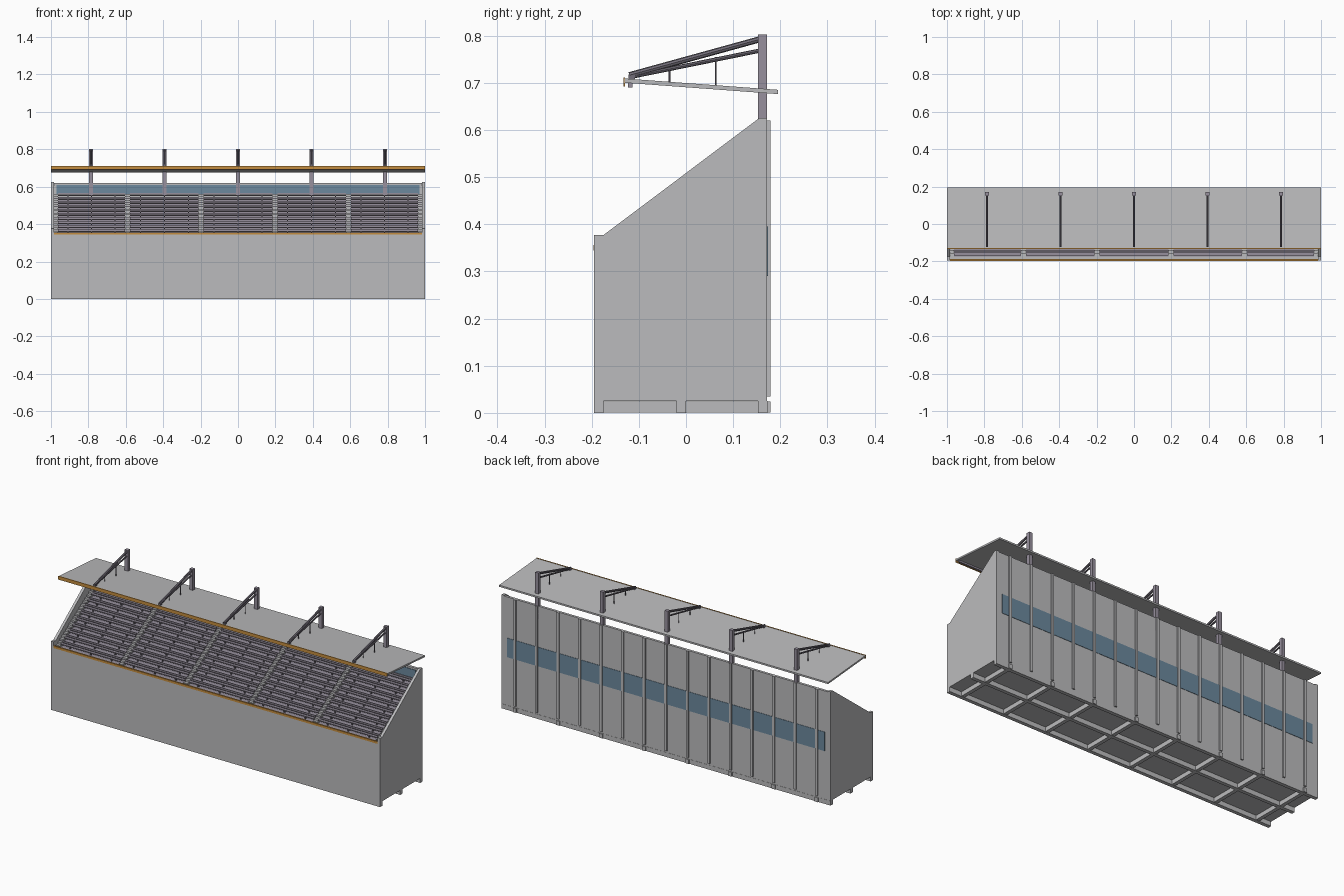
import bpy, bmesh, math
from mathutils import Vector

if "Cube" in bpy.data.objects:
    bpy.data.objects.remove(bpy.data.objects["Cube"])


def material(name, rgb):
    m = bpy.data.materials.new(name)
    m.diffuse_color = (*rgb, 1)
    m.use_nodes = True
    m.node_tree.nodes["Principled BSDF"].inputs["Base Color"].default_value = m.diffuse_color
    return m


GREY = material("light grey panel", (0.50, 0.50, 0.51))
STEEL = material("mauve steel", (0.31, 0.28, 0.34))
DARK = material("dark steel", (0.17, 0.155, 0.19))
ORANGE = material("orange trim", (0.56, 0.27, 0.05))
BLUE = material("blue band", (0.15, 0.25, 0.34))


def finish(name, bm, mat):
    bmesh.ops.recalc_face_normals(bm, faces=bm.faces)
    me = bpy.data.meshes.new(name)
    bm.to_mesh(me)
    bm.free()
    me.materials.append(mat)
    ob = bpy.data.objects.new(name, me)
    bpy.context.collection.objects.link(ob)
    return ob


def add_prism(bm, profile, x0, x1):
    """Extrude a (y, z) outline from x0 to x1."""
    face = bm.faces.new([bm.verts.new((x0, y, z)) for y, z in profile])
    ext = bmesh.ops.extrude_face_region(bm, geom=[face])["geom"]
    verts = [v for v in ext if isinstance(v, bmesh.types.BMVert)]
    bmesh.ops.translate(bm, verts=verts, vec=(x1 - x0, 0, 0))


def add_box(bm, x0, x1, y0, y1, z0, z1):
    add_prism(bm, [(y0, z0), (y1, z0), (y1, z1), (y0, z1)], x0, x1)


def add_tube(bm, a, b, r, sides=8):
    a, b = Vector(a), Vector(b)
    vs = bmesh.ops.create_cone(bm, cap_ends=True, segments=sides, radius1=r,
                               radius2=r, depth=(b - a).length)["verts"]
    rot = (b - a).to_track_quat('Z', 'Y').to_matrix()
    bmesh.ops.rotate(bm, verts=vs, matrix=rot)
    bmesh.ops.translate(bm, verts=vs, vec=(a + b) / 2)


def boxes(name, mat, *specs):
    bm = bmesh.new()
    for s in specs:
        add_box(bm, *s)
    return finish(name, bm, mat)


# Shell: sloped side walls, front wall, back wall and floor
bm = bmesh.new()
side = [(-0.195, 0.025), (0.172, 0.025), (0.172, 0.625), (0.155, 0.625),
        (-0.175, 0.377), (-0.195, 0.377)]
for s in (-1, 1):
    add_prism(bm, side, s, s * 0.985)
finish("side_walls", bm, GREY)
boxes("front_wall", GREY, (-1, 1, -0.195, -0.175, 0, 0.347))
boxes("back_wall", GREY, (-0.985, 0.985, 0.158, 0.172, 0.025, 0.62))
boxes("floor", GREY, (-0.985, 0.985, -0.175, 0.158, 0.025, 0.032))
boxes("front_orange_rail", ORANGE, (-0.985, 0.985, -0.1965, -0.188, 0.344, 0.356))

# Underframe: long runners and cross beams
PITCH = 0.131
boxes("long_runners", GREY, *[(-1, 1, y, y + 0.02, 0, 0.025)
                              for y in (-0.195, -0.02, 0.153)])
boxes("cross_beams", GREY, *[(k * PITCH - 0.01, k * PITCH + 0.01, -0.18, 0.179, 0.001, 0.0245)
                             for k in range(-7, 8, 2)])

# Back: ribs, bottom ledge and blue band; inner blue band above the top row
boxes("back_ribs", GREY, *[(k * PITCH - 0.007, k * PITCH + 0.007, 0.17, 0.179, 0.035, 0.62)
                           for k in range(-7, 8)])
boxes("back_blue_band", BLUE, (-0.965, 0.965, 0.171, 0.174, 0.29, 0.395))
boxes("inner_blue_band", BLUE, (-0.97, 0.97, 0.155, 0.159, 0.56, 0.61))

# Stepped terrace
ROWS, Y0, Z0, DY, DZ = 10, -0.176, 0.345, 0.0332, 0.0215
outline = []
for i in range(ROWS):
    outline += [(Y0 + i * DY, Z0 + i * DZ), (Y0 + (i + 1) * DY, Z0 + i * DZ)]
outline += [(0.156, Z0 + 9 * DZ - 0.04), (Y0, Z0 - 0.04)]
bm = bmesh.new()
add_prism(bm, outline, -0.985, 0.985)
finish("terrace", bm, STEEL)

# Benches between the aisles, on short supports
AISLES = [-0.975, -0.59, -0.197, 0.197, 0.59, 0.975]
HALF = 0.013
planks, backs, legs, treads = [], [], [], []
for i in range(ROWS):
    y, z = Y0 + i * DY, Z0 + i * DZ
    for a, b in zip(AISLES, AISLES[1:]):
        a, b = a + HALF, b - HALF
        planks.append((a, b, y + 0.008, y + 0.024, z + 0.013, z + 0.018))
        backs.append((a, b, y + 0.025, y + 0.029, z + 0.019, z + 0.028))
        for t in (0.15, 0.5, 0.85):
            x = a + (b - a) * t
            legs.append((x - 0.003, x + 0.003, y + 0.014, y + 0.020, z, z + 0.013))
    # two half steps per row in each aisle
    for x in AISLES:
        x0, x1 = max(x - HALF, -0.985), min(x + HALF, 0.985)
        treads.append((x0, x1, y + 0.002, y + DY, z - 0.002, z + 0.008))
        treads.append((x0, x1, y + 0.018, y + DY, z + 0.006, z + 0.019))
boxes("bench_planks", STEEL, *planks)
boxes("bench_backs", STEEL, *backs)
boxes("bench_legs", DARK, *legs)
boxes("aisle_steps", GREY, *treads)

# Roof slab, falling towards the back, with orange front trim
bm = bmesh.new()
add_prism(bm, [(-0.13, 0.700), (0.195, 0.676), (0.195, 0.685), (-0.13, 0.709)], -1, 1)
finish("roof", bm, GREY)
boxes("roof_orange_trim", ORANGE, (-1, 1, -0.133, -0.129, 0.692, 0.711))
boxes("roof_front_purlin", STEEL, (-0.99, 0.99, -0.123, -0.113, 0.690, 0.701))

# Roof supports: columns with twin sloping arms and hangers
columns = bmesh.new()
arms = bmesh.new()
for x in (-0.786, -0.393, 0, 0.393, 0.786):
    add_box(columns, x - 0.01, x + 0.01, 0.153, 0.172, 0.55, 0.802)
    add_tube(arms, (x, 0.156, 0.792), (x, -0.12, 0.716), 0.0065)
    add_tube(arms, (x, 0.156, 0.768), (x, -0.12, 0.712), 0.0045)
    add_tube(arms, (x, 0.063, 0.692), (x, 0.063, 0.755), 0.002, 6)
    add_tube(arms, (x, -0.035, 0.698), (x, -0.035, 0.735), 0.002, 6)
    add_box(arms, x - 0.006, x + 0.006, -0.122, -0.108, 0.704, 0.718)
finish("roof_columns", columns, STEEL)
finish("roof_arms", arms, DARK)
